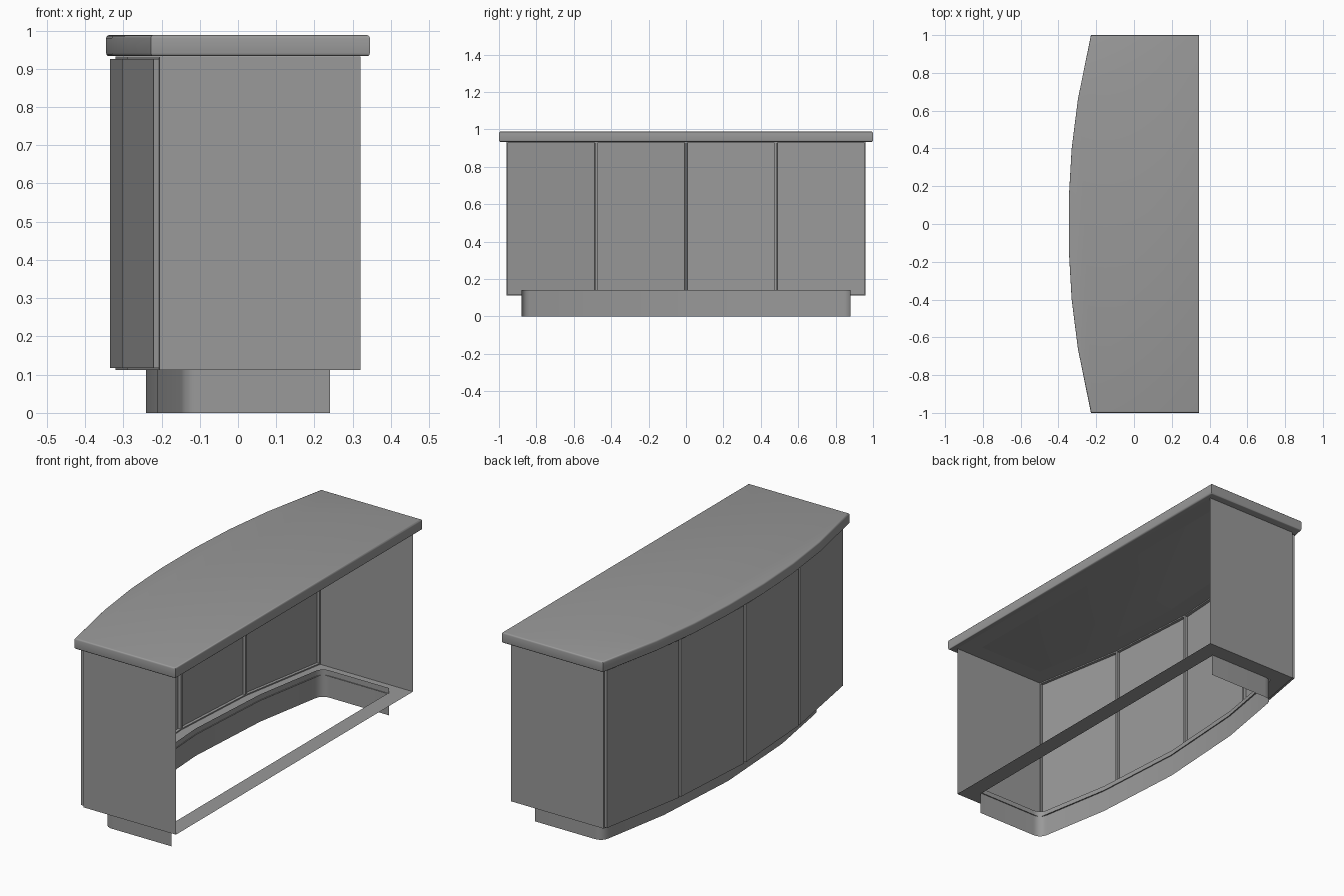
import bpy, bmesh
from mathutils import Vector

cube = bpy.data.objects.get("Cube")
if cube:
    bpy.data.objects.remove(cube, do_unlink=True)

grey = bpy.data.materials.new("mid_grey")
grey.use_nodes = True
COLOUR = (0.32, 0.32, 0.32, 1)
grey.diffuse_color = COLOUR
grey.node_tree.nodes["Principled BSDF"].inputs["Base Color"].default_value = COLOUR


def finish(bm, name, smooth=True):
    mesh = bpy.data.meshes.new(name)
    bm.to_mesh(mesh)
    bm.free()
    mesh.materials.append(grey)
    obj = bpy.data.objects.new(name, mesh)
    bpy.context.collection.objects.link(obj)
    bpy.ops.object.select_all(action="DESELECT")
    obj.select_set(True)
    bpy.context.view_layer.objects.active = obj
    if smooth:
        bpy.ops.object.shade_smooth_by_angle(angle=0.6)
    return obj


def mirrored(half):
    """Complete an outline from its y <= 0 half, listed from the open side."""
    return half + [(x, -y) for x, y in reversed(half) if y < 0]


def prism(outline, z0, z1):
    bm = bmesh.new()
    base = bm.faces.new([bm.verts.new((x, y, z0)) for x, y in outline])
    new = bmesh.ops.extrude_face_region(bm, geom=[base], use_keep_orig=True)["geom"]
    for v in new:
        if isinstance(v, bmesh.types.BMVert):
            v.co.z = z1
    bmesh.ops.recalc_face_normals(bm, faces=bm.faces[:])
    return bm


# Cabinet shell: flanged top and bottom, open at the back
bm = prism(mirrored([(0.32, -0.96), (-0.205, -0.96), (-0.29, -0.48), (-0.32, 0)]), 0.112, 0.932)
for sign in (-1, 1):
    cap = [f for f in bm.faces if f.normal.z * sign > 0.9]
    bmesh.ops.inset_region(bm, faces=cap, thickness=0.085, use_even_offset=True)
    bmesh.ops.delete(bm, geom=cap, context="FACES")
opening = [f for f in bm.faces if f.normal.x > 0.9]
bmesh.ops.delete(bm, geom=opening, context="FACES")

# Raised panels on the curved side
panels = [f for f in bm.faces if f.normal.x < -0.9]
bmesh.ops.inset_individual(bm, faces=panels, thickness=0.006, use_even_offset=True)
for f in panels:
    shift = f.normal * 0.015
    raised = bmesh.ops.extrude_discrete_faces(bm, faces=[f])["faces"][0]
    rim = list(raised.verts)
    # Extruding leaves the side walls in place, so only the panel moves
    for v in rim:
        v.co += shift
finish(bm, "cabinet_shell", smooth=False)

# Worktop with softened edges
bm = prism(mirrored([(0.345, -1), (-0.228, -1), (-0.297, -0.66), (-0.33, -0.4), (-0.345, -0.14)]),
           0.933, 0.988)
rims = [e for e in bm.edges if abs(e.verts[0].co.z - e.verts[1].co.z) < 1e-4]
bmesh.ops.bevel(bm, geom=rims, offset=0.008, segments=3, profile=0.5, affect="EDGES")
finish(bm, "worktop")

# Recessed kick board with rounded corners
corner = Vector((-0.14, -0.88))
start = corner + Vector((0.045, 0))
end = corner + Vector((-0.008, 0.045))
STEPS = 8
fillet = []
for i in range(STEPS + 1):
    t = i / STEPS
    p = start * (1 - t) ** 2 + corner * 2 * t * (1 - t) + end * t ** 2
    fillet.append((p.x, p.y))
path = mirrored([(0.24, -0.88)] + fillet + [(-0.21, -0.48), (-0.24, 0)])
bm = bmesh.new()
low, high = [[bm.verts.new((x, y, z)) for x, y in path] for z in (0, 0.14)]
for i in range(len(path) - 1):
    bm.faces.new((low[i], high[i], high[i + 1], low[i + 1]))
bmesh.ops.recalc_face_normals(bm, faces=bm.faces[:])
if sum(f.normal.x for f in bm.faces) > 0:
    bmesh.ops.reverse_faces(bm, faces=bm.faces[:])
finish(bm, "kick_board")
